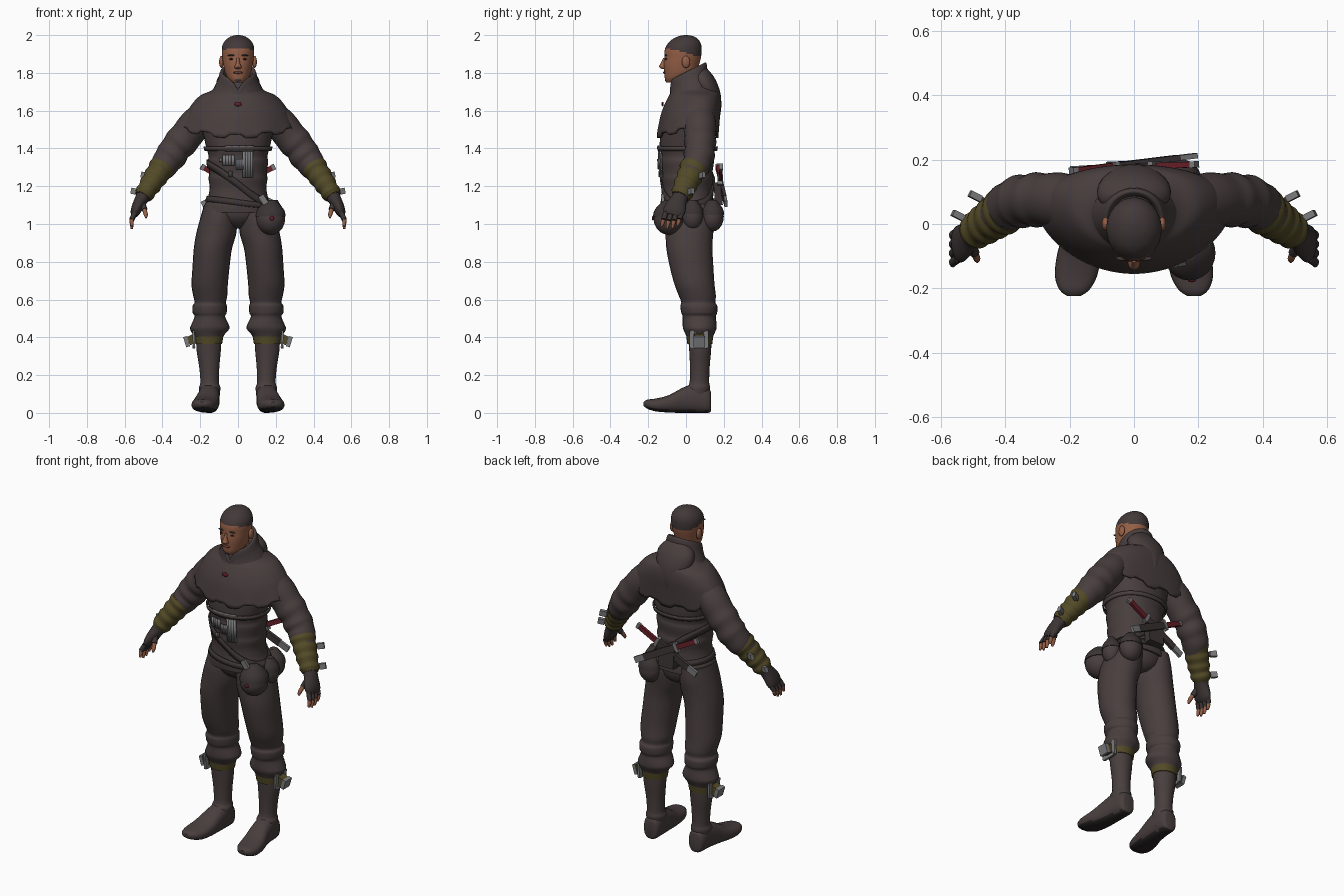
import bpy, bmesh, math
from mathutils import Vector
from mathutils.bvhtree import BVHTree

X, Y, Z = Vector((1, 0, 0)), Vector((0, 1, 0)), Vector((0, 0, 1))
COLOURS = {
    "cloth": (0.066, 0.048, 0.048), "leather": (0.045, 0.034, 0.035),
    "hair": (0.055, 0.040, 0.040), "skin": (0.30, 0.115, 0.062),
    "dark_skin": (0.15, 0.05, 0.035), "olive": (0.085, 0.068, 0.020),
    "steel": (0.20, 0.20, 0.21), "red": (0.13, 0.014, 0.020),
    "sole": (0.022, 0.017, 0.017)}
MATS = {}
for key, c in COLOURS.items():
    MATS[key] = bpy.data.materials.new(key)
    MATS[key].diffuse_color = (*c, 1)


def build(name, verts, faces, mat, mirror=False, thick=0, angle=0.8):
    me = bpy.data.meshes.new(name)
    me.from_pydata([tuple(v) for v in verts], [], faces)
    bm = bmesh.new()
    bm.from_mesh(me)
    bmesh.ops.recalc_face_normals(bm, faces=bm.faces[:])
    bm.to_mesh(me)
    bm.free()
    me.materials.append(MATS[mat])
    me.shade_smooth()
    me.set_sharp_from_angle(angle=angle)
    ob = bpy.data.objects.new(name, me)
    bpy.context.collection.objects.link(ob)
    if thick:
        m = ob.modifiers.new("thickness", 'SOLIDIFY')
        m.thickness = thick
    if mirror:
        ob.modifiers.new("mirror", 'MIRROR')
    return ob


def spline(secs, k):
    out = []
    for i in range(len(secs) - 1):
        p = [secs[max(i - 1, 0)], secs[i], secs[i + 1], secs[min(i + 2, len(secs) - 1)]]
        for j in range(k):
            t = j / k
            out.append([0.5 * (2 * b + (c - a) * t + (2 * a - 5 * b + 4 * c - d) * t * t
                               + (3 * b - a - 3 * c + d) * t ** 3) for a, b, c, d in zip(*p)])
    return out + [list(secs[-1])]


def tube(name, secs, mat, frame=(X, Y), k=3, n=24, power=2, warp=None, caps=True, ref=Y, **kw):
    """Loft of (x, y, z, a, b) sections; frame=None follows the path."""
    rows = spline(secs, k)
    verts, faces = [], []
    for i, r in enumerate(rows):
        c = Vector(r[:3])
        if frame:
            u, v = frame
        else:
            t = (Vector(rows[min(i + 1, len(rows) - 1)][:3]) - Vector(rows[max(i - 1, 0)][:3])).normalized()
            u = (ref - t * ref.dot(t)).normalized()
            v = t.cross(u)
        for j in range(n):
            a = 2 * math.pi * (j + (0.5 if n == 4 else 0)) / n
            ca, sa = [math.copysign(abs(f(a)) ** (2 / power), f(a)) for f in (math.cos, math.sin)]
            g = math.sqrt(2) if n == 4 else 1
            p = c + u * (ca * r[3] * g) + v * (sa * r[4] * g)
            verts.append(warp(p, a) if warp else p)
            if i:
                q = (i - 1) * n
                faces.append((q + j, q + (j + 1) % n, q + n + (j + 1) % n, q + n + j))
    if caps:
        faces += [tuple(range(n)), tuple(range(len(verts) - n, len(verts)))]
    return build(name, verts, faces, mat, **kw)


def bar(name, p, q, a, b, mat, ref=Y, **kw):
    return tube(name, [(*p, a, b), (*q, a, b)], mat, frame=None, k=1, n=4, ref=ref, **kw)


def blob(name, c, r, mat, **kw):
    s = [(c[0], c[1], c[2] - r[2] * math.cos(t * math.pi / 10), r[0] * math.sin(t * math.pi / 10) + 1e-4,
          r[1] * math.sin(t * math.pi / 10) + 1e-4) for t in range(11)]
    return tube(name, s, mat, k=1, n=16, **kw)


def paint(ob, mat, rule):
    ob.data.materials.append(MATS[mat])
    for f in ob.data.polygons:
        if rule(f.center, f.normal):
            f.material_index = len(ob.data.materials) - 1


# Head with cropped hair
head = tube("head", [(0, -.075, 1.75, .028, .03), (0, -.05, 1.77, .052, .062), (0, -.03, 1.80, .068, .085),
                     (0, -.025, 1.84, .077, .093), (0, -.018, 1.88, .083, .097), (0, -.015, 1.92, .086, .098),
                     (0, -.01, 1.95, .081, .09), (0, -.005, 1.975, .064, .072), (0, 0, 1.993, .038, .042),
                     (0, 0, 2.0, .008, .008)], "skin", k=4, n=32)
paint(head, "hair", lambda c, n: c.z > 1.905 - .25 * c.y)
tube("neck", [(0, .01, 1.64, .065, .065), (0, .005, 1.72, .058, .06), (0, 0, 1.82, .06, .062)], "skin")
tube("nose", [(0, -.108, 1.88, .008, .012), (0, -.118, 1.85, .011, .017), (0, -.122, 1.832, .019, .021),
              (0, -.115, 1.82, .012, .012)], "skin", n=12)
blob("ear", (.088, 0, 1.858), (.012, .022, .032), "skin", mirror=True)
blob("eye", (.033, -.105, 1.873), (.014, .006, .005), "sole", mirror=True)
blob("eyebrow", (.035, -.107, 1.893), (.021, .007, .004), "hair", mirror=True)
blob("lips", (0, -.113, 1.802), (.024, .008, .007), "dark_skin")
blob("chin_beard", (0, -.1, 1.764), (.02, .012, .013), "hair")

# Tunic
torso = tube("tunic", [(0, .015, 1.06, .186, .142), (0, .012, 1.10, .178, .142), (0, .01, 1.13, .162, .134),
                       (0, .008, 1.19, .150, .130), (0, .008, 1.24, .156, .138), (0, .006, 1.27, .152, .134),
                       (0, .006, 1.33, .160, .142), (0, .006, 1.36, .156, .138), (0, .008, 1.42, .172, .148),
                       (0, .012, 1.55, .2, .14)], "cloth", n=36, power=2.2)
body = BVHTree.FromPolygons([v.co for v in torso.data.vertices], [p.vertices[:] for p in torso.data.polygons])


def band(name, height, width, off, mat):
    verts, n = [], 48
    for i in range(n):
        a = 2 * math.pi * i / n
        d = Vector((math.cos(a), math.sin(a), 0))
        for s in (-.5, .5):
            hit = body.ray_cast(Vector((0, .01, height(a) + s * width)), d)[0]
            verts.append(hit + d * off)
    faces = [(2 * i, 2 * ((i + 1) % n), 2 * ((i + 1) % n) + 1, 2 * i + 1) for i in range(n)]
    build(name, verts, faces, mat, thick=.008)


band("diagonal_strap", lambda a: 1.21 - .11 * math.cos(a), .042, .009, "leather")
band("belt", lambda a: 1.115 - .02 * math.cos(a), .03, .008, "leather")
band("chest_belt", lambda a: 1.40, .022, .006, "cloth")


# Worn steel plating on the chest
verts, faces = [], []
for x0, x1, z0, z1 in [(-.07, .085, 1.385, 1.415), (.025, .08, 1.245, 1.385), (-.08, -.02, 1.31, 1.365),
                       (-.01, .03, 1.29, 1.345), (-.05, -.03, 1.25, 1.28), (-.10, -.085, 1.33, 1.35)]:
    for i in range(4):
        q = len(verts)
        for f, z in ((i, z0), (i + 1, z0), (i + 1, z1), (i, z1)):
            x = x0 + (x1 - x0) * f / 4
            hit = body.ray_cast(Vector((x, -1, z)), Y)[0]
            verts.append(hit - Y * .013)
        faces.append((q, q + 1, q + 2, q + 3))
build("chest_plating", verts, faces, "steel", thick=.006)


# Shoulder cape with a stepped hem
def cape_shape(p, a):
    p.y += .05 * (p.x / .3) ** 2
    w = max(0, min(1, (1.57 - p.z) / .09))
    step = .010 if math.sin(11 * a + .4) > 0 else -.010
    p.z += w * (.04 * (p.x / .3) ** 2 - .015 + step)
    return p


tube("shoulder_cape", [(0, .025, 1.76, .085, .085), (0, .045, 1.71, .135, .12), (0, .045, 1.68, .20, .135),
                       (0, .035, 1.63, .247, .15), (0, .022, 1.57, .28, .158), (0, .008, 1.48, .305, .163)],
     "cloth", n=66, k=4, warp=cape_shape, caps=False, thick=.012)


# Raised collar with front slit, and lowered hood
def collar_shape(p, a):
    slit = max(0, 1 - abs(p.x) / .035) if p.y < -.04 and p.z > 1.74 else 0
    p.z += .5 * p.y - .055 * slit
    return p


tube("collar", [(0, .02, 1.69, .135, .115), (0, .015, 1.75, .108, .1), (0, .012, 1.79, .097, .098),
                (0, .01, 1.805, .088, .09), (0, .01, 1.79, .075, .078), (0, .01, 1.73, .068, .07)],
     "cloth", n=40, warp=collar_shape, caps=False)
tube("lowered_hood", [(0, .15, 1.57, .012, .03), (0, .135, 1.62, .06, .052), (0, .115, 1.69, .105, .068),
                      (0, .095, 1.75, .115, .068), (0, .085, 1.79, .095, .055), (0, .085, 1.825, .05, .025)], "cloth")
blob("chest_emblem", (0, -.124, 1.635), (.02, .006, .012), "red")

# Trousers, boots and feet
tube("pelvis", [(0, .025, 1.13, .16, .128), (0, .022, 1.05, .16, .125), (0, .03, 1.0, .10, .1),
                (0, .035, .975, .04, .06)], "cloth")
tube("trouser_leg", [(.095, .025, 1.10, .085, .125), (.103, .022, 1.03, .097, .132), (.115, .018, .95, .106, .126),
                     (.133, .018, .87, .101, .122), (.143, .03, .77, .098, .115), (.150, .045, .68, .096, .106),
                     (.147, .06, .62, .09, .098), (.147, .065, .585, .083, .09), (.150, .068, .565, .091, .098),
                     (.150, .07, .53, .090, .095), (.149, .07, .51, .081, .088), (.148, .072, .47, .098, .09),
                     (.150, .073, .445, .104, .088), (.155, .073, .415, .084, .075), (.155, .073, .39, .07, .066)],
     "cloth", k=4, mirror=True)
tube("boot_shaft", [(.155, .073, .43, .068, .064), (.155, .075, .33, .064, .058), (.152, .073, .24, .053, .052),
                    (.150, .071, .16, .049, .052), (.150, .066, .135, .057, .062), (.150, .062, .10, .054, .062),
                    (.150, .065, .04, .05, .06)], "cloth", mirror=True)
foot = tube("foot", [(.150, .132, .06, .03, .05), (.150, .118, .065, .047, .065), (.152, .05, .077, .055, .077),
                     (.158, -.02, .066, .06, .066), (.170, -.09, .048, .068, .046), (.180, -.16, .042, .066, .034),
                     (.185, -.205, .046, .046, .024), (.187, -.224, .048, .02, .01)],
            "cloth", frame=(X, Z), power=2.5, mirror=True)
paint(foot, "sole", lambda c, n: n.z < -.7)

# Knee straps with steel buckles
tube("knee_strap", [(.155, .073, .365, .071, .066), (.155, .073, .41, .078, .072)], "olive", k=1, mirror=True)
for y in (.03, .108):
    bar("buckle_side", (.232, y, .345), (.236, y, .435), .012, .006, "steel", mirror=True)
for z in (.35, .43):
    bar("buckle_rail", (.234, .03, z), (.234, .108, z), .006, .01, "steel", ref=X, mirror=True)
bar("buckle_block", (.228, .07, .395), (.262, .07, .380), .026, .024, "olive", mirror=True)
bar("buckle_tip", (.262, .07, .380), (.282, .07, .374), .030, .028, "steel", mirror=True)

# Sleeves, bracers and gloves
tube("sleeve", [(.17, .06, 1.60, .08, .07), (.23, .072, 1.525, .088, .085), (.275, .075, 1.465, .082, .085),
                (.305, .075, 1.43, .086, .088), (.33, .074, 1.40, .076, .08), (.352, .07, 1.365, .084, .084),
                (.375, .063, 1.335, .074, .076), (.395, .05, 1.305, .076, .072), (.43, .022, 1.26, .06, .06),
                (.505, -.03, 1.145, .042, .04)], "cloth", frame=None, mirror=True)
tube("bracer", [(.397, .045, 1.31, .07, .066), (.408, .038, 1.292, .076, .070), (.422, .028, 1.27, .066, .061),
                (.436, .018, 1.25, .07, .065), (.452, .007, 1.226, .061, .056), (.464, -.002, 1.208, .065, .06),
                (.48, -.013, 1.184, .055, .05), (.492, -.02, 1.165, .060, .054), (.505, -.03, 1.145, .046, .043)],
     "olive", frame=None, mirror=True)
for c in ((.455, .065, 1.25), (.508, .005, 1.165)):
    o = Vector(c)
    bar("bracer_blade", o, o + Vector((.03, .018, .006)), .008, .012, "leather", mirror=True)
    bar("bracer_blade_tip", o + Vector((.022, .013, .004)), o + Vector((.055, .03, .011)), .010, .016, "steel", mirror=True)
tube("glove", [(.495, -.022, 1.16, .043, .04), (.512, -.037, 1.13, .043, .035), (.53, -.053, 1.095, .055, .031),
               (.543, -.064, 1.065, .058, .026), (.551, -.07, 1.045, .045, .016)], "leather", frame=None, mirror=True)
for i in range(4):
    y = -.107 + .028 * i
    drop = (.012, 0, .002, .016)[i]
    base, mid = Vector((.546, y, 1.06)), Vector((.563, y - .012, 1.018 + drop * .5))
    tip = Vector((.562, y - .022, .975 + drop))
    tube("finger_glove", [(*base, .014, .014), (*mid, .0135, .0135)], "leather", frame=None, k=1, n=10, mirror=True)
    tube("finger_tip", [(*mid, .011, .011), (*(mid + tip) / 2, .0105, .0105), (*tip, .006, .006)], "skin",
         frame=None, n=10, mirror=True)
tube("thumb_glove", [(.51, -.06, 1.115, .018, .018), (.495, -.09, 1.075, .016, .016)], "leather",
     frame=None, k=1, n=10, ref=X, mirror=True)
tube("thumb_tip", [(.495, -.09, 1.075, .012, .012), (.488, -.108, 1.05, .011, .011), (.487, -.116, 1.032, .005, .005)],
     "skin", frame=None, n=10, ref=X, mirror=True)

# Hip pouches with flaps
for label, c, r in (("front", (.172, -.09, 1.03), (.078, .082, .088)), ("side", (.19, .035, 1.045), (.05, .055, .075)),
                    ("back", (.14, .14, 1.04), (.066, .06, .08))):
    blob(label + "_pouch", c, r, "cloth")
    x, y, z = c
    tube(label + "_pouch_flap", [(x, y, z + .1 * r[2], r[0] * 1.04, r[1] * 1.04), (x, y, z + .5 * r[2], r[0] * .93, r[1] * .93),
                                 (x, y, z + .9 * r[2], r[0] * .55, r[1] * .55), (x, y, z + 1.1 * r[2], .02, .02)], "leather")
blob("pouch_mark", (.18, -.175, 1.03), (.012, .006, .012), "red")
bar("pouch_hanger", (.12, -.125, 1.15), (.16, -.12, 1.09), .008, .016, "steel")

# Crossed knives at the lower back
for label, p, q in (("left", (-.195, .165, 1.305), (.19, .212, 1.105)), ("right", (.195, .185, 1.305), (-.19, .172, 1.10))):
    p, q = Vector(p), Vector(q)
    at = lambda t: p.lerp(q, t)
    bar(label + "_knife_grip", at(0.02), at(.32), .009, .014, "red")
    bar(label + "_knife_pommel", at(0), at(.04), .010, .016, "steel")
    bar(label + "_knife_guard", at(.32), at(.36), .013, .030, "steel")
    bar(label + "_knife_sheath", at(.36), at(.86), .009, .020, "leather")
    bar(label + "_knife_tip", at(.86), at(1), .008, .018, "steel")
bar("knife_holder", (0, .165, 1.22), (0, .175, 1.10), .02, .05, "leather")
